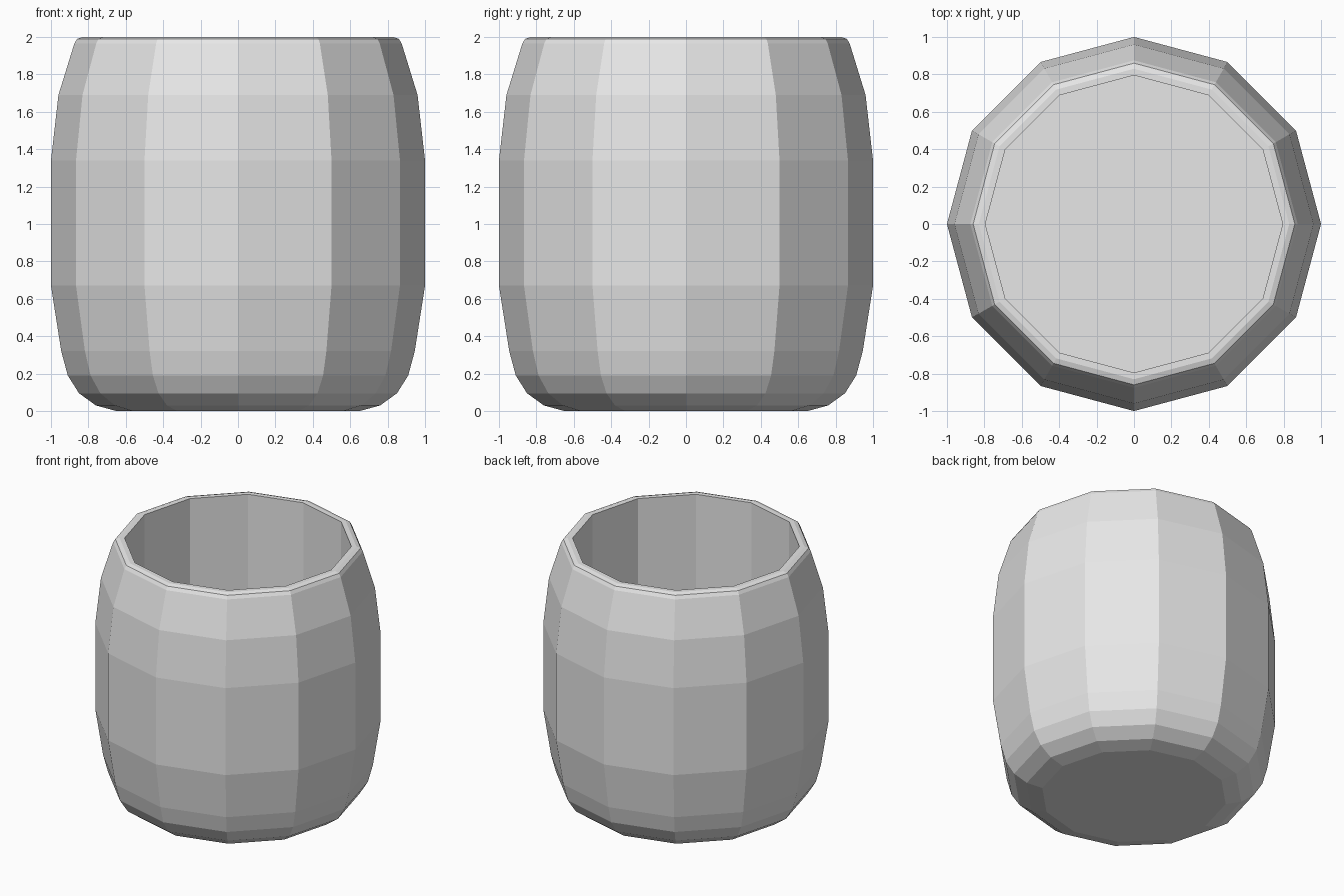
import bpy
import bmesh
from math import cos, sin, tau

SIDES = 12

cube = bpy.data.objects.get("Cube")
if cube:
    bpy.data.objects.remove(cube, do_unlink=True)

# Plain grey finish
grey = bpy.data.materials.new("light grey")
grey.use_nodes = True
colour = (0.8, 0.8, 0.8, 1)
grey.diffuse_color = colour
grey.node_tree.nodes["Principled BSDF"].inputs["Base Color"].default_value = colour


def lathe(name, profile):
    """Turn a (radius, height) profile into a closed, flat-faced solid."""
    bm = bmesh.new()
    rings = [[bm.verts.new((r * cos(tau * i / SIDES), r * sin(tau * i / SIDES), z))
              for i in range(SIDES)] for r, z in profile]
    for a, b in zip(rings, rings[1:]):
        for i in range(SIDES):
            j = (i + 1) % SIDES
            bm.faces.new((a[i], a[j], b[j], b[i]))
    bm.faces.new(rings[0][::-1])   # underside
    bm.faces.new(rings[-1])        # inner floor
    mesh = bpy.data.meshes.new(name)
    bm.to_mesh(mesh)
    bm.free()
    mesh.materials.append(grey)
    obj = bpy.data.objects.new(name, mesh)
    bpy.context.collection.objects.link(obj)
    return obj


# Rounded base, bulging wall, bevelled rim, straight hollow
base = [(0.65, 0), (0.76, 0.03), (0.85, 0.095), (0.91, 0.19), (0.945, 0.32)]
wall = [(1, 0.67), (1, 1.34), (0.96, 1.69)]
rim = [(0.875, 1.965), (0.86, 1.99), (0.83, 2), (0.795, 2)]
hollow = [(0.795, 0.2)]
lathe("barrel_cup", base + wall + rim + hollow)
